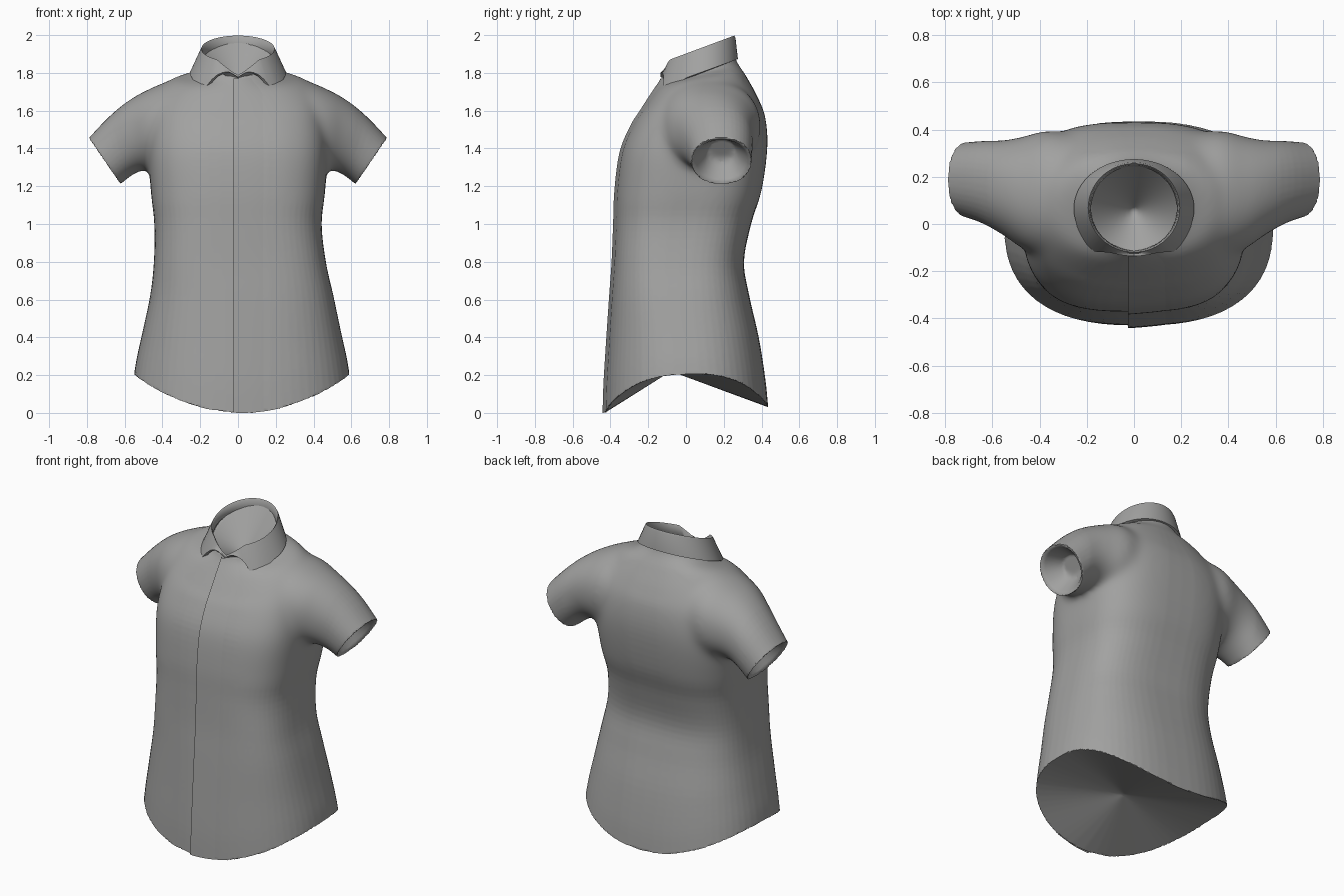
import bpy, bmesh, math
from mathutils import Vector

if "Cube" in bpy.data.objects:
    bpy.data.objects.remove(bpy.data.objects["Cube"])

fabric = bpy.data.materials.new("grey fabric")
fabric.diffuse_color = (0.36, 0.36, 0.355, 1)
fabric.use_nodes = True
fabric.node_tree.nodes["Principled BSDF"].inputs["Base Color"].default_value = fabric.diffuse_color
SEG = 64


def spline(rows, steps):
    """Catmull-Rom resampling of a list of equal-length tuples."""
    out = []
    for i in range(len(rows) - 1):
        p0, p1, p2 = rows[max(i - 1, 0)], rows[i], rows[i + 1]
        p3 = rows[min(i + 2, len(rows) - 1)]
        for k in range(steps):
            t = k / steps
            out.append(tuple(
                0.5 * (2 * b + (c - a) * t + (2 * a - 5 * b + 4 * c - d) * t * t
                       + (3 * b - a - 3 * c + d) * t ** 3)
                for a, b, c, d in zip(p0, p1, p2, p3)))
    out.append(rows[-1])
    return out


def loft(bm, rings, closed=True):
    """Skin point rings with quads; returns the vertex rings."""
    vs = [[bm.verts.new(p) for p in r] for r in rings]
    n = len(vs[0])
    for a, b in zip(vs, vs[1:]):
        for i in range(n if closed else n - 1):
            j = (i + 1) % n
            bm.faces.new((a[i], a[j], b[j], b[i]))
    return vs


def fan(bm, ring, apex):
    c = bm.verts.new(apex)
    for i in range(len(ring)):
        bm.faces.new((ring[i], ring[(i + 1) % len(ring)], c))


def finish(bm, name):
    bmesh.ops.recalc_face_normals(bm, faces=bm.faces)
    me = bpy.data.meshes.new(name)
    bm.to_mesh(me)
    bm.free()
    ob = bpy.data.objects.new(name, me)
    bpy.context.collection.objects.link(ob)
    bpy.ops.object.select_all(action='DESELECT')
    ob.select_set(True)
    bpy.context.view_layer.objects.active = ob
    return ob


def shade(ob, angle):
    ob.data.materials.clear()
    ob.data.materials.append(fabric)
    bpy.ops.object.shade_smooth_by_angle(angle=math.radians(angle))


# Torso sections: half width, x centre, front y, front z, back y, back z, side lift, squareness
sections = spline([
    (.570, .02, -.430, 0.00, .435, 0.03, .19, 2.5),
    (.556, .02, -.425, 0.16, .420, 0.18, .12, 2.5),
    (.525, .02, -.410, 0.40, .385, 0.40, .03, 2.6),
    (.485, .02, -.395, 0.62, .335, 0.62, 0, 2.8),
    (.455, .01, -.382, 0.80, .307, 0.80, 0, 3.0),
    (.443, .00, -.374, 1.00, .345, 1.00, 0, 3.0),
    (.462, .00, -.367, 1.18, .400, 1.18, 0, 3.0),
    (.475, .00, -.340, 1.38, .430, 1.40, 0, 3.0),
    (.460, .00, -.283, 1.52, .420, 1.56, .02, 2.8),
    (.425, .00, -.233, 1.60, .380, 1.67, .05, 2.4),
    (.350, .00, -.175, 1.69, .320, 1.78, .03, 2.2),
    (.230, .00, -.132, 1.755, .265, 1.87, -.02, 2.0),
    (.188, .00, -.117, 1.785, .250, 1.965, -.01, 2.0)], 5)


def torso_ring(s):
    w, xc, yf, zf, yb, zb, lift, n = s
    pts = []
    for i in range(SEG):
        a = 2 * math.pi * i / SEG
        sx, cy = math.sin(a), math.cos(a)
        ux = math.copysign(abs(sx) ** (2 / n), sx)
        uy = math.copysign(abs(cy) ** (2 / n), cy)
        t = (1 - uy) / 2
        pts.append((xc + w * ux, yf + (yb - yf) * t, zf + (zb - zf) * t + lift * ux * ux))
    return pts


bm = bmesh.new()
rings = loft(bm, [torso_ring(s) for s in sections])
fan(bm, rings[0], (0.01, -.08, 0.22))    # recessed underside
fan(bm, rings[-1], (0, 0.06, 1.71))      # recessed neck

# Sleeve sections: top x, top z, bottom x, bottom z, front y, back y
sleeve = spline([
    (.14, 1.74, .28, 1.28, -.13, .375),
    (.34, 1.760, .39, 1.28, -.14, .396),
    (.47, 1.715, .475, 1.29, -.105, .370),
    (.57, 1.660, .53, 1.275, -.05, .356),
    (.68, 1.570, .582, 1.243, .00, .352),
    (.79, 1.455, .622, 1.21, .03, .346)], 4)


def sleeve_ring(s, side, scale=1, inward=0):
    tx, tz, bx, bz, yf, yb = s
    c = Vector(((tx + bx) / 2 - .84 * inward, (yf + yb) / 2, (tz + bz) / 2 + .54 * inward))
    up = Vector(((tx - bx) / 2, 0, (tz - bz) / 2)) * scale
    back = Vector((0, (yb - yf) / 2, 0)) * scale
    pts = []
    for i in range(40):
        a = 2 * math.pi * i / 40
        sx, cz = math.sin(a), math.cos(a)
        p = (c + up * math.copysign(abs(cz) ** .92, cz)
             + back * math.copysign(abs(sx) ** .92, sx))
        pts.append((p.x * side, p.y, p.z))
    return pts


for side in (-1, 1):
    end = sleeve[-1]
    profile = [sleeve_ring(s, side) for s in sleeve]
    profile += [sleeve_ring(end, side, .88, .01), sleeve_ring(end, side, .45, .11)]
    r = loft(bm, profile)
    bm.faces.new(r[0])
    bm.faces.new(r[-1])

# Fuse torso and sleeves, then soften the shoulder and armpit joins
body = finish(bm, "shirt_body")
body.data.remesh_voxel_size = 0.011
bpy.ops.object.voxel_remesh()
group = body.vertex_groups.new(name="sleeve_join")
for v in body.data.vertices:
    x, z = abs(v.co.x), v.co.z
    inner = .22 if v.co.y < .3 else .1
    weight = min(1, (x - inner) / .08, (.62 - x) / .08, (z - 1.1) / .1)
    group.add([v.index], max(0, weight), 'REPLACE')
mod = body.modifiers.new("soften", 'SMOOTH')
mod.factor, mod.iterations, mod.vertex_group = 0.5, 80, group.name
bpy.ops.object.modifier_apply(modifier=mod.name)
shade(body, 45)

# Front placket: right panel lapping over the left, fading into the body
bm = bmesh.new()
strips = []
for s in sections[:-3]:
    w, xc, yf, zf, yb, zb, lift, n = s
    x0, x1 = -.025, min(.22, .6 * w)
    row = []
    for k in range(-1, 9):
        t = max(k, 0) / 8
        x = x0 + (x1 - x0) * t
        u = min(1, abs((x - xc) / w))
        f = (1 - (1 - u ** n) ** (1 / n)) / 2
        off = -.01 if k < 0 else .012 - .019 * t
        row.append((x, yf + (yb - yf) * f - off, zf + (zb - zf) * f + lift * u * u))
    strips.append(row)
loft(bm, strips, closed=False)
placket = finish(bm, "front_placket")
shade(placket, 40)


# Folded collar: inner wall, rim and flared outer leaf with two front points
def oval(a, rx, yf, yb):
    return rx * math.sin(a), (yf + yb) / 2 - (yb - yf) / 2 * math.cos(a)


bm = bmesh.new()
loops = []
for i in range(SEG):
    a = -math.pi + 2 * math.pi * i / SEG
    b = abs(a)
    xo, yo = oval(a, .200, -.125, .262)
    xi, yi = oval(a, .188, -.113, .250)
    xb, yb = oval(a, .182, -.110, .243)
    rim = 1.86 + (yo + .12) * .36 - .07 * max(0, 1 - b / .6)
    point = max(0, 1 - abs(b - .85) / .4)
    xl, yl = oval(a, .255 + .02 * point, -.145 - .05 * point, .275)
    leaf = 1.72 + (yl + .15) * .36 - .045 * point
    k = max(0, 1 - b / .8)
    leaf += (rim - .01 - leaf) * min(1, k * 1.4)
    xl += (xo - xl) * k
    yl += (yo - .01 - yl) * k
    loops.append([(xb, yb, rim - .05), (xi, yi, rim - .008), ((xo + xi) / 2, (yo + yi) / 2, rim),
                  (xo, yo, rim - .012), (xl, yl, leaf), (xl * .93, .06 + (yl - .06) * .93, leaf - .005)])
loft(bm, loops + [loops[0]])
bmesh.ops.remove_doubles(bm, verts=bm.verts, dist=1e-5)
collar = finish(bm, "collar")
shade(collar, 50)
